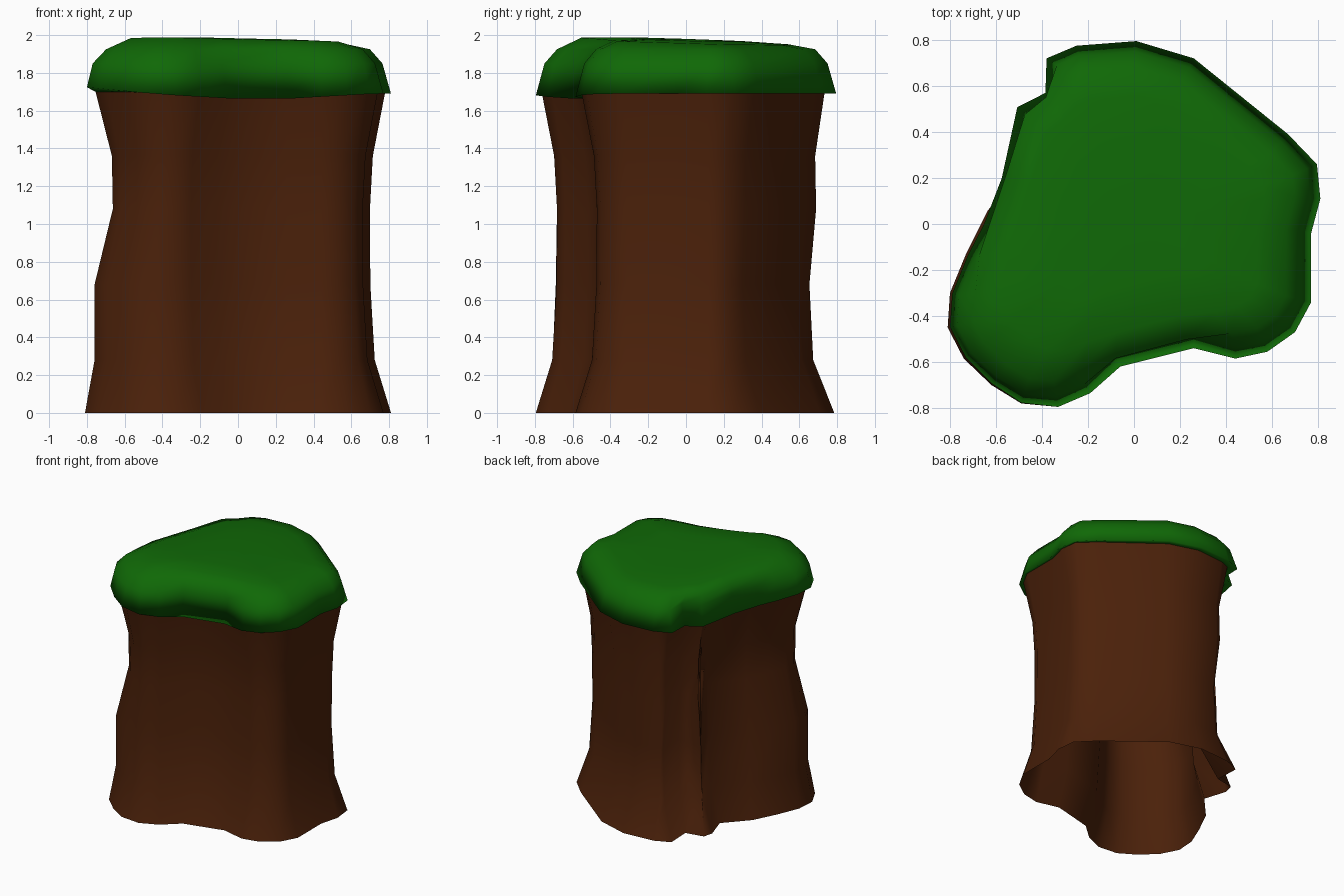
import bpy, bmesh
from mathutils import Vector

if "Cube" in bpy.data.objects:
    bpy.data.objects.remove(bpy.data.objects["Cube"])

# Outline seen from above; the left flank differs between wall and cap
COMMON = [
    (-.38, .72), (-.25, .775), (.01, .795), (.26, .72), (.67, .39), (.795, .26),
    (.81, .11), (.77, -.04), (.77, -.34), (.70, -.47), (.58, -.555), (.44, -.585),
    (.26, -.54), (-.06, -.62), (-.19, -.735), (-.33, -.795), (-.49, -.78),
    (-.62, -.70), (-.74, -.585), (-.81, -.45), (-.80, -.30), (-.73, -.13)]
CAP = [Vector(p) for p in COMMON + [(-.66, 0), (-.58, .20), (-.51, .51), (-.385, .57)]]
# The wall has a second fold in its left flank
WALL = [Vector(p) for p in COMMON + [(-.635, .06), (-.47, .24), (-.53, .42),
                                     (-.51, .50), (-.37, .53)]]
# The crown of the cap fills out the hollows of the outline
CROWN = [p.copy() for p in CAP]
for k, p in {12: (.25, -.61), 13: (-.05, -.69), 21: (-.78, -.11), 22: (-.73, .04),
             23: (-.66, .25), 24: (-.57, .54), 25: (-.46, .63)}.items():
    CROWN[k] = Vector(p)


def normal(pts, i):
    a, b, c = pts[i - 1], pts[i], pts[(i + 1) % len(pts)]
    n1 = Vector((a.y - b.y, b.x - a.x)).normalized()
    n2 = Vector((b.y - c.y, c.x - b.x)).normalized()
    m = (n1 + n2).normalized()
    return m / max(m.dot(n1), 0.7)


def clamp(v):
    return min(max(v, 0), 1)


def ring(outline, insets, z, scale=1.0):
    """Outline inset by separate amounts at the left, right/front and back."""
    left, right, back = insets
    pts = []
    for i, p in enumerate(outline):
        t, u = clamp((-p.x - .4) / .35), clamp((p.y - .2) / .4)
        d = right + (left - right) * t + (back - right) * u * (1 - t)
        q = (p - normal(outline, i) * d) * scale
        pts.append((q.x, q.y, z(q) if callable(z) else z))
    return pts


def loft(name, rings, colour, tip=None):
    bm = bmesh.new()
    n = len(rings[0])
    loops = [[bm.verts.new(p) for p in r] for r in rings]
    for lo, hi in zip(loops, loops[1:]):
        for i in range(n):
            j = (i + 1) % n
            bm.faces.new((lo[j], lo[i], hi[i], hi[j]))
    if tip:
        c = bm.verts.new(tip)
        for i in range(n):
            bm.faces.new((loops[-1][(i + 1) % n], loops[-1][i], c))
    me = bpy.data.meshes.new(name)
    bm.to_mesh(me)
    bm.free()
    ob = bpy.data.objects.new(name, me)
    bpy.context.collection.objects.link(ob)
    mat = bpy.data.materials.new(name + "_colour")
    mat.diffuse_color = colour
    mat.use_nodes = True
    mat.node_tree.nodes["Principled BSDF"].inputs["Base Color"].default_value = mat.diffuse_color
    me.materials.append(mat)
    me.shade_smooth()
    return ob


def rim(p):
    # grass edge hangs lowest at the front middle, highest at the far left
    dip = .035 * max(0, 1 - abs(p.x - .12) / .6) if p.y < 0 else 0
    return 1.69 - dip + .035 * max(0, -p.x - .45) / .36


def crown(p):
    # top slopes down gently towards the back and right
    return 1.975 - .03 * p.y - .015 * p.x


# Hollow, open-bottomed earth wall with a waist
loft("earth_wall", [
    ring(WALL, (0, 0, .01), 0), ring(WALL, (.05, .085, .12), .28),
    ring(WALL, (.05, .108, .14), .68), ring(WALL, (.145, .11, .105), 1.08),
    ring(WALL, (.14, .095, .11), 1.36), ring(WALL, (.055, .03, .06), 1.70)],
    (.07, .015, .003, 1))

# Domed grass cap with a narrow underside
loft("grass_cap", [
    ring(CAP, (.055, .03, .06), 1.70), ring(CAP, (.01, 0, 0), rim),
    ring(CAP, (.04, .045, .045), 1.85), ring(CROWN, (.11, .11, .11), 1.925),
    ring(CROWN, (.14, .14, .14), lambda p: crown(p) - .01, .85),
    ring(CROWN, (.14, .14, .14), crown, .5)],
    (.005, .14, .002, 1), tip=(0, 0, 1.98))
